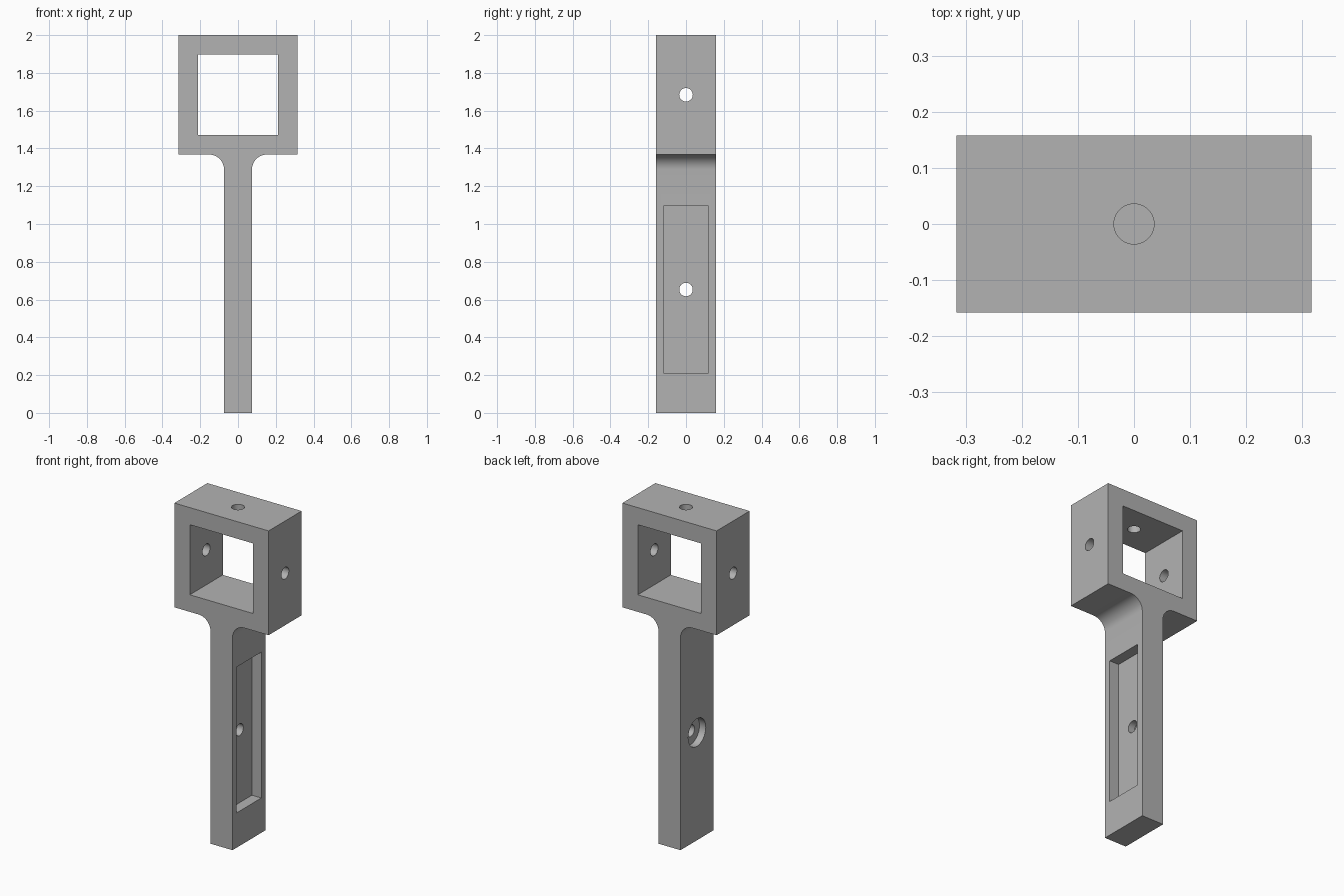
import bpy, bmesh
from math import radians, sin, cos, pi
from mathutils import Matrix

default = bpy.data.objects.get("Cube")
if default:
    bpy.data.objects.remove(default, do_unlink=True)

# Overall dimensions
DEPTH = 0.158          # half depth of the whole part
HEAD = 0.316           # half width of the square head
HEAD_Z = 2.0 - HEAD    # centre height of the head
WINDOW = 0.2125        # half width of the head opening
STEM = 0.0737          # half thickness of the handle
FILLET = 0.08
SCREW = 0.0358         # screw hole radius
GRIP_Z = 0.653         # centre height of pocket and handle hole

grey = bpy.data.materials.new("plain_grey")
grey.use_nodes = True
colour = (0.448, 0.448, 0.448, 1.0)
grey.diffuse_color = colour
grey.node_tree.nodes["Principled BSDF"].inputs["Base Color"].default_value = colour


def add_object(name, bm):
    bmesh.ops.recalc_face_normals(bm, faces=bm.faces)
    mesh = bpy.data.meshes.new(name)
    bm.to_mesh(mesh)
    bm.free()
    mesh.materials.append(grey)
    obj = bpy.data.objects.new(name, mesh)
    bpy.context.collection.objects.link(obj)
    return obj


def box(name, low, high):
    bm = bmesh.new()
    bmesh.ops.create_cube(bm, size=1.0)
    for v in bm.verts:
        v.co = [a if c < 0 else b for c, a, b in zip(v.co, low, high)]
    return add_object(name, bm)


def rod(name, radius, start, end, z=0.0, axis="X"):
    # Cylinder running from start to end along the given axis
    bm = bmesh.new()
    turn = Matrix.Rotation(radians(90), 4, "Y") if axis == "X" else Matrix()
    mid = (start + end) / 2
    place = Matrix.Translation((mid, 0, z) if axis == "X" else (0, 0, mid))
    bmesh.ops.create_cone(bm, cap_ends=True, segments=40, radius1=radius,
                          radius2=radius, depth=end - start, matrix=place @ turn)
    return add_object(name, bm)


# Holder body: half outline with a filleted neck, mirrored and extruded
head_low = HEAD_Z - HEAD
half = [(STEM, 0.0)]
for i in range(13):
    a = pi - i * pi / 24
    half.append((STEM + FILLET + FILLET * cos(a), head_low - FILLET + FILLET * sin(a)))
half += [(HEAD, head_low), (HEAD, 2.0)]
outline = half + [(-x, z) for x, z in reversed(half)]
bm = bmesh.new()
face = bm.faces.new([bm.verts.new((x, -DEPTH, z)) for x, z in outline])
extruded = bmesh.ops.extrude_face_region(bm, geom=[face])["geom"]
bmesh.ops.translate(bm, vec=(0, 2 * DEPTH, 0),
                    verts=[g for g in extruded if isinstance(g, bmesh.types.BMVert)])
body = add_object("holder_body", bm)

# Cutters: head opening, handle pocket, screw holes and round recess
cutters = [
    box("head_opening", (-WINDOW, -0.5, HEAD_Z - WINDOW), (WINDOW, 0.5, HEAD_Z + WINDOW)),
    box("handle_pocket", (STEM - 0.063, -0.118, GRIP_Z - 0.442),
        (0.3, 0.118, GRIP_Z + 0.442)),
    rod("head_side_holes", SCREW, -0.6, 0.6, HEAD_Z),
    rod("head_top_hole", SCREW, HEAD_Z, 2.3, axis="Z"),
    rod("handle_recess", 0.084, -0.3, -STEM + 0.042, GRIP_Z),
    rod("handle_hole", SCREW, -0.4, 0.4, GRIP_Z),
]
bpy.ops.object.select_all(action="DESELECT")
bpy.context.view_layer.objects.active = body
body.select_set(True)
for cutter in cutters:
    cutter.hide_render = True
    mod = body.modifiers.new(cutter.name, "BOOLEAN")
    mod.operation = "DIFFERENCE"
    mod.solver = "EXACT"
    mod.object = cutter
    bpy.ops.object.modifier_apply(modifier=mod.name)
    bpy.data.objects.remove(cutter, do_unlink=True)

# Smooth fillets and holes, keep the machined edges crisp
bpy.ops.object.shade_smooth_by_angle(angle=radians(30))
